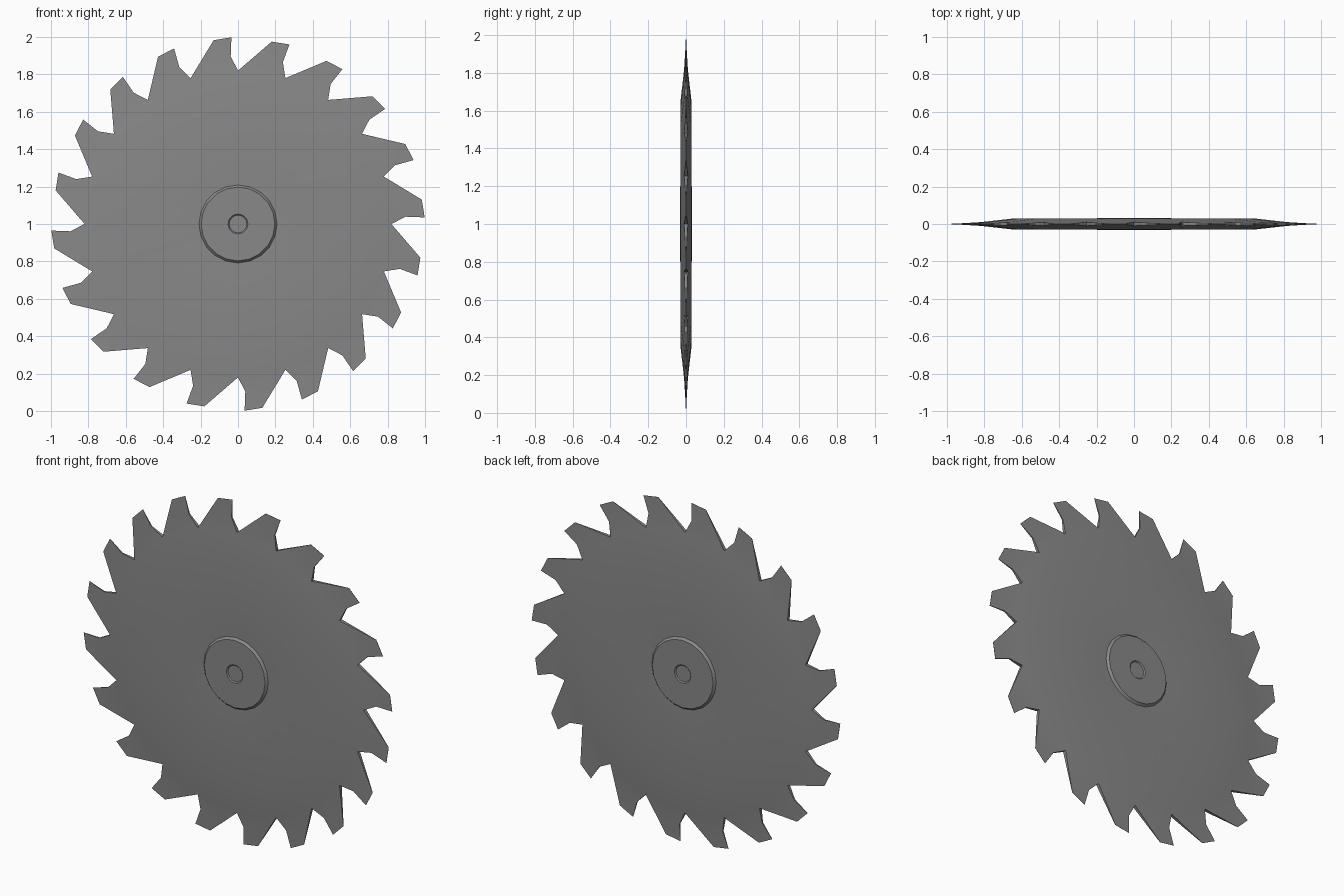
import bpy, bmesh
from math import sin, cos, pi
from mathutils import Vector, Matrix

cube = bpy.data.objects.get("Cube")
if cube:
    bpy.data.objects.remove(cube)

TEETH = 20
steel = bpy.data.materials.new("steel_grey")
steel.use_nodes = True
steel.diffuse_color = (0.25, 0.25, 0.25, 1)
steel.node_tree.nodes["Principled BSDF"].inputs["Base Color"].default_value = (0.25, 0.25, 0.25, 1)


def finish(bm, name, angle):
    bmesh.ops.recalc_face_normals(bm, faces=bm.faces)
    mesh = bpy.data.meshes.new(name)
    bm.to_mesh(mesh)
    bm.free()
    obj = bpy.data.objects.new(name, mesh)
    bpy.context.collection.objects.link(obj)
    mesh.materials.append(steel)
    obj.location.z = 1
    bpy.ops.object.select_all(action="DESELECT")
    obj.select_set(True)
    bpy.context.view_layer.objects.active = obj
    bpy.ops.object.shade_smooth_by_angle(angle=angle)
    return obj


# One tooth sector as (x, half thickness, z), repeated around the hub axis
SECTOR = {
    "inner": (0, 0.018, 0.19),
    "body": (0, 0.029, 0.65),
    "valley": (0, 0.010, 0.82),
    "back_tip": (0.18, 0.0006, 0.975),
    "front_tip": (0.275, 0.0006, 0.96),
    "notch": (0.24, 0.004, 0.865),
}


def build_blade():
    bm = bmesh.new()
    sides = []
    for sign in (-1, 1):
        sectors = []
        for i in range(TEETH):
            turn = Matrix.Rotation(2 * pi * i / TEETH, 3, "Y")
            sectors.append({k: bm.verts.new(turn @ Vector((x, sign * y, z)))
                            for k, (x, y, z) in SECTOR.items()})
        for i, a in enumerate(sectors):
            b = sectors[(i + 1) % TEETH]
            bm.faces.new((a["inner"], a["body"], b["body"], b["inner"]))
            bm.faces.new((a["body"], a["valley"], b["valley"], b["body"]))
            bm.faces.new((a["valley"], a["notch"], b["valley"]))
            bm.faces.new((a["valley"], a["back_tip"], a["notch"]))
            bm.faces.new((a["back_tip"], a["front_tip"], a["notch"]))
        sides.append(sectors)
    # Cutting edge joining the two sides
    outline = ("valley", "back_tip", "front_tip", "notch")
    front, back = ([s[k] for s in side for k in outline] for side in sides)
    for i in range(len(front)):
        j = (i + 1) % len(front)
        bm.faces.new((front[i], front[j], back[j], back[i]))
    return finish(bm, "saw_blade", 0.5)


def build_hub():
    # Raised flange with a shallow bore, lathed on both sides
    profile = [(0.21, 0.017), (0.197, 0.031), (0.053, 0.031), (0.047, 0.025)]
    bm = bmesh.new()
    for sign in (-1, 1):
        rings = [[bm.verts.new((r * sin(2 * pi * i / TEETH), sign * y,
                                r * cos(2 * pi * i / TEETH)))
                  for i in range(TEETH)] for r, y in profile]
        for low, high in zip(rings, rings[1:]):
            for i in range(TEETH):
                j = (i + 1) % TEETH
                bm.faces.new((low[i], low[j], high[j], high[i]))
        bm.faces.new(rings[-1])
        if sign == -1:
            first = rings[0]
    for i in range(TEETH):
        j = (i + 1) % TEETH
        bm.faces.new((first[i], first[j], rings[0][j], rings[0][i]))
    return finish(bm, "hub_flange", 0.5)


build_blade()
build_hub()
